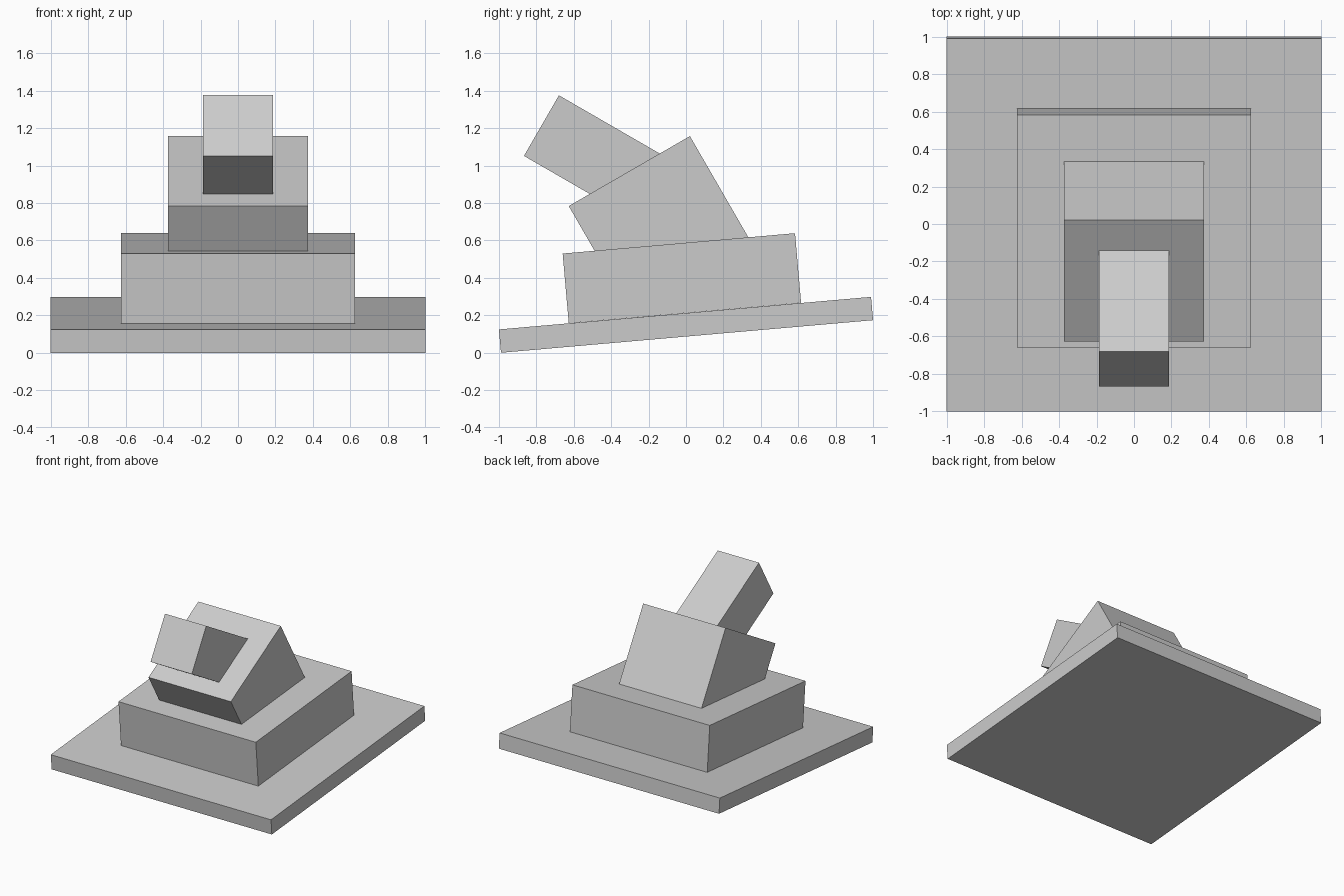
import bpy
from math import radians

if "Cube" in bpy.data.objects:
    bpy.data.objects.remove(bpy.data.objects["Cube"])


def box(name, size, y, z, tilt):
    """Box centred at (0, y, z), pitched about the x axis by tilt degrees."""
    bpy.ops.mesh.primitive_cube_add(size=1, location=(0, y, z),
                                    rotation=(radians(tilt), 0, 0))
    ob = bpy.context.object
    ob.name = name
    ob.scale = size
    bpy.ops.object.transform_apply(location=False, rotation=False, scale=True)
    return ob


# Gently tilted plate and plinth
box("base_plate", (2.0, 1.997, 0.125), 0, 0.149, 5)
box("plinth", (1.247, 1.247, 0.374), -0.022, 0.398, 5)

# Steeper block sunk into the plinth
box("tilted_block", (0.748, 0.748, 0.748), -0.116, 0.647, 30)

# Arm leaning out to the front, sunk into the block
box("front_arm", (0.374, 0.748, 0.374), -0.449, 1.027, -30)
